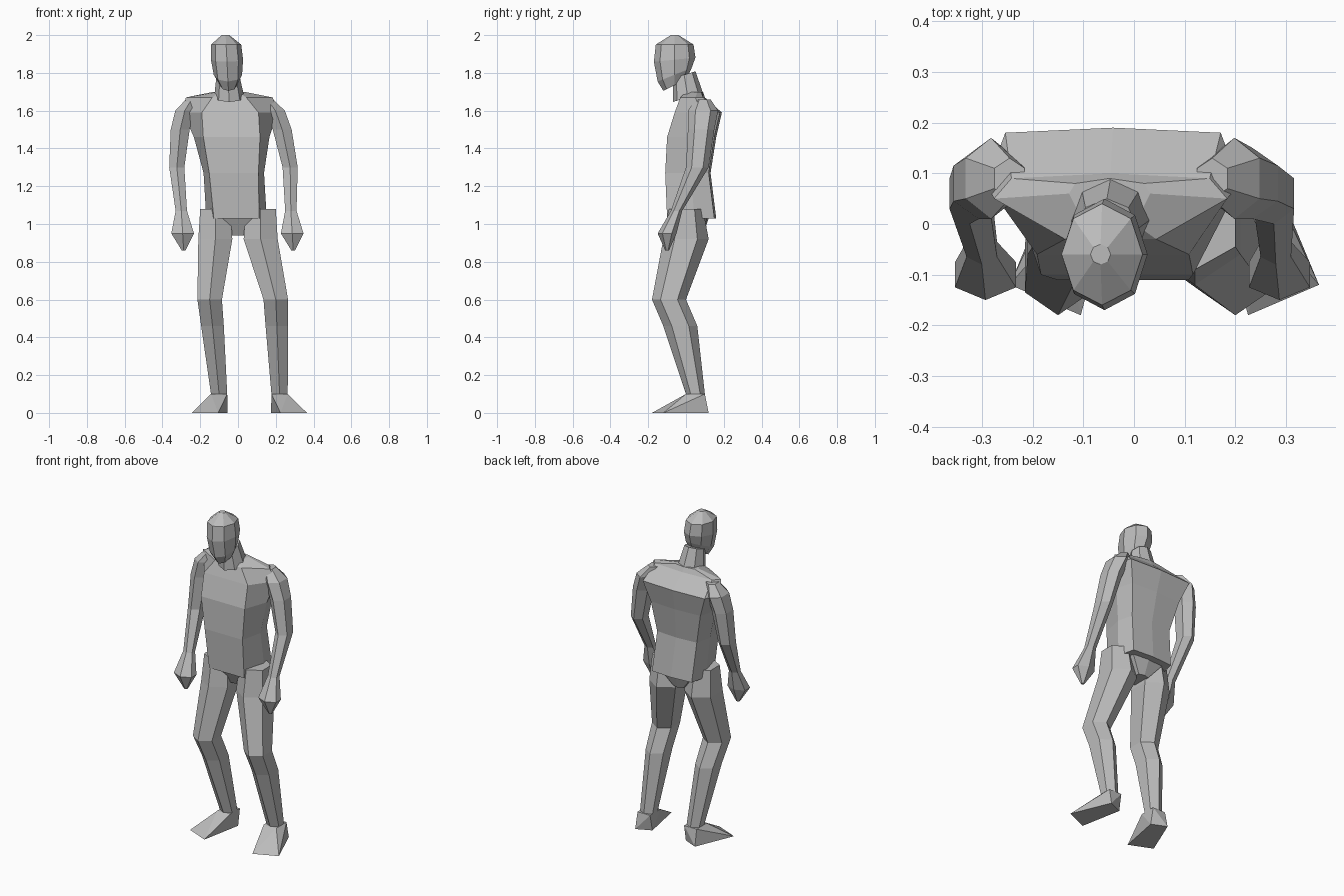
import bpy
import bmesh
from math import sin, cos, tau

cube = bpy.data.objects.get("Cube")
if cube:
    bpy.data.objects.remove(cube, do_unlink=True)

grey = bpy.data.materials.new("plain_grey")
grey.use_nodes = True
grey.diffuse_color = (.5, .5, .5, 1)
shader = grey.node_tree.nodes["Principled BSDF"]
shader.inputs["Base Color"].default_value = grey.diffuse_color


def finish(name, bm):
    """Turn a bmesh into a flat shaded grey object."""
    bmesh.ops.recalc_face_normals(bm, faces=bm.faces)
    mesh = bpy.data.meshes.new(name)
    bm.to_mesh(mesh)
    bm.free()
    mesh.materials.append(grey)
    part = bpy.data.objects.new(name, mesh)
    bpy.context.collection.objects.link(part)


def loft(name, rings):
    """Skin a closed body over rings that share one point count."""
    bm = bmesh.new()
    loops = [[bm.verts.new(point) for point in ring] for ring in rings]
    for low, high in zip(loops, loops[1:]):
        for i in range(len(low)):
            bm.faces.new((low[i - 1], low[i], high[i], high[i - 1]))
    bm.faces.new(loops[0])
    bm.faces.new(loops[-1])
    finish(name, bm)


def sway(z):
    """Sideways shift of the upper body, which leans to its right."""
    return (.9 - z) * .06


def oval(x, y, z, half_width, half_depth, tilt=0, sides=6):
    """Ring with a corner facing the front, optionally sloping front to back."""
    angles = [tau * i / sides for i in range(sides)]
    widest = max(sin(angle) for angle in angles)
    ring = []
    for angle in angles:
        depth = -half_depth * cos(angle)
        across = half_width * sin(angle) / widest
        ring.append((x + across, y + depth, z + tilt * depth))
    return ring


def body_ring(z, front, side, front_y, back_y):
    """Torso section: flat front, side corners and a slightly bowed back."""
    x = sway(z)
    back = side * .85
    side_y = (front_y + back_y) / 2 + .02
    outline = [(-front, front_y), (front, front_y), (side, side_y), (back, back_y),
               (0, back_y + .01), (-back, back_y), (-side, side_y)]
    return [(x + across, y, z) for across, y in outline]


def skull_ring(y, z, half_width, half_depth, tilt):
    return oval(sway(z), y, z, half_width, half_depth, tilt, sides=8)


def arm(name, side):
    """Arm hanging from the shoulder, through elbow and wrist, to the fingertips."""
    shoulder_top = (.2, .09, 1.66, .03, .04)
    shoulder = (.24, .09, 1.6, .05, .08)
    upper_arm = (.27, .08, 1.5, .05, .07)
    elbow = (.3, .06, 1.3, .04, .06)
    wrist = (.29, -.05, 1.07, .03, .03)
    palm = (.29, -.1, .95, .06, .05)
    fingertips = (.29, -.1, .86, .01, .01)
    rings = []
    for out, y, z, half_width, half_depth in (
            shoulder_top, shoulder, upper_arm, elbow, wrist, palm, fingertips):
        rings.append(oval(side * out + sway(z), y, z, half_width, half_depth))
    loft(name, rings)


def leg(name, hip_x, knee_x, ankle_x):
    """Leg with a bent knee, tapering to the ankle."""
    calf_x = knee_x * .7 + ankle_x * .3
    loft(name, [
        oval(hip_x, 0, 1.08, .08, .09),
        oval(hip_x, 0, .92, .09, .12),
        oval(knee_x, -.09, .6, .065, .09),
        oval(calf_x, -.03, .46, .06, .09),
        oval(ankle_x, .05, .1, .043, .05)])


def foot(name, side, ankle_x):
    """Wedge from the ankle down to a splayed sole."""
    bm = bmesh.new()
    toe_x = ankle_x + side * .075
    for edge in (-side, side):
        outward = edge * side
        bm.verts.new((toe_x + edge * .07, outward * .03 - .15, 0))
        bm.verts.new((ankle_x + edge * .045, outward * .02 + .1, 0))
        for y in (0, .1):
            bm.verts.new((ankle_x + edge * .043, y, .1))
    bmesh.ops.convex_hull(bm, input=bm.verts)
    finish(name, bm)


# Torso, flaring at the hem and broad at the shoulders
hem = body_ring(1.03, .12, .16, -.1, .15)
waist = body_ring(1.27, .13, .16, -.11, .12)
chest = body_ring(1.46, .15, .2, -.1, .15)
shoulder_blades = body_ring(1.59, .15, .25, -.06, .18)
shoulder_line = body_ring(1.67, .09, .23, -.03, .09)
collar = body_ring(1.7, .05, .08, 0, .08)
loft("torso", [hem, waist, chest, shoulder_blades, shoulder_line, collar])

# Pelvis under the hem
loft("pelvis", [body_ring(1.06, .12, .15, -.09, .12),
                body_ring(.94, .03, .04, -.03, .08)])

# Neck and forward-leaning head
loft("neck", [skull_ring(.01, 1.67, .08, .08, .3),
              skull_ring(-.01, 1.79, .06, .06, .3)])
jaw = skull_ring(-.06, 1.735, .045, .06, .5)
cheeks = skull_ring(-.06, 1.79, .075, .09, .4)
temples = skull_ring(-.06, 1.87, .085, .11, .1)
brow = skull_ring(-.06, 1.95, .08, .1, 0)
crown = skull_ring(-.06, 2, .02, .02, 0)
loft("head", [jaw, cheeks, temples, brow, crown])

# Limbs, with the left leg set wider than the right
for label, side, hip_x, knee_x, ankle_x in (
        ("right", -1, -.12, -.15, -.1), ("left", 1, .12, .2, .22)):
    arm(label + "_arm", side)
    leg(label + "_leg", hip_x, knee_x, ankle_x)
    foot(label + "_foot", side, ankle_x)
